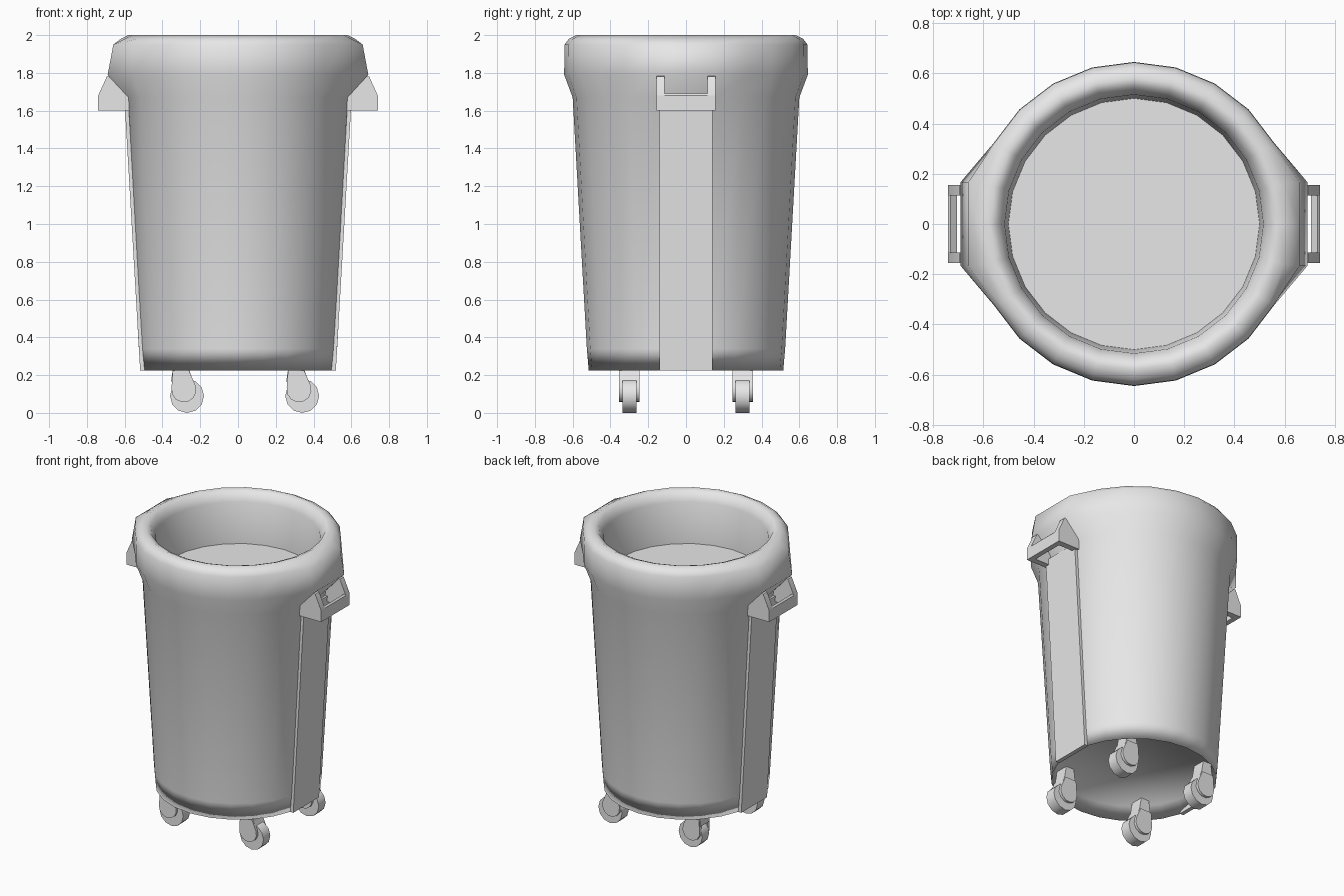
import bpy, bmesh, math
from mathutils import Vector

cube = bpy.data.objects.get("Cube")
if cube:
    bpy.data.objects.remove(cube, do_unlink=True)

grey = bpy.data.materials.new("light_grey_plastic")
grey.use_nodes = True
grey.diffuse_color = (0.8, 0.8, 0.8, 1)
grey.node_tree.nodes["Principled BSDF"].inputs["Base Color"].default_value = (0.8, 0.8, 0.8, 1)

SIDES = 24


def finish(name, bm, angle=None):
    """Turn a bmesh into an object; smooth fully, or only below an angle."""
    bmesh.ops.recalc_face_normals(bm, faces=bm.faces)
    mesh = bpy.data.meshes.new(name)
    bm.to_mesh(mesh)
    bm.free()
    mesh.materials.append(grey)
    obj = bpy.data.objects.new(name, mesh)
    bpy.context.collection.objects.link(obj)
    for p in mesh.polygons:
        p.use_smooth = True
    if angle is not None:
        bpy.ops.object.select_all(action="DESELECT")
        obj.select_set(True)
        bpy.context.view_layer.objects.active = obj
        bpy.ops.object.shade_smooth_by_angle(angle=math.radians(angle))
    return obj


def lathe(profile):
    """Revolve (radius, height) points about z, leaving the ends open."""
    bm = bmesh.new()
    rings = []
    for r, z in profile:
        turn = [2 * math.pi * i / SIDES for i in range(SIDES)]
        rings.append([bm.verts.new((r * math.cos(a), r * math.sin(a), z)) for a in turn])
    for low, high in zip(rings, rings[1:]):
        for i in range(SIDES):
            j = (i + 1) % SIDES
            bm.faces.new((low[i], low[j], high[j], high[i]))
    return bm, rings


def prism(name, outline, y0, y1, angle=30):
    """Extrude an (x, z) outline from y0 to y1."""
    bm = bmesh.new()
    face = bm.faces.new([bm.verts.new((x, y0, z)) for x, z in outline])
    moved = bmesh.ops.extrude_face_region(bm, geom=[face])["geom"]
    verts = [v for v in moved if isinstance(v, bmesh.types.BMVert)]
    bmesh.ops.translate(bm, verts=verts, vec=Vector((0, y1 - y0, 0)))
    return finish(name, bm, angle)


# Bin shell: recessed base, tapered wall, rolled rim and inner wall
shell = [(0.48, 0.31), (0.515, 0.225), (0.525, 0.34), (0.6, 1.67),
         (0.645, 1.79), (0.643, 1.95), (0.62, 1.98), (0.58, 2.0),
         (0.545, 1.985), (0.515, 1.93), (0.5, 1.65)]
bm, rings = lathe(shell)
bm.faces.new(rings[0])
# The rim flares outwards above each handle
for ring, reach in ((rings[4], 0.69), (rings[5], 0.66)):
    for v in ring:
        if abs(v.co.y) < 0.2:
            v.co.x = math.copysign(reach, v.co.x)
finish("bin_shell", bm)

# Flat panel inside the mouth
bm = bmesh.new()
bmesh.ops.create_circle(bm, cap_ends=True, segments=SIDES, radius=0.505)
floor = finish("inner_floor", bm, 30)
floor.location.z = 1.65

# Handles and the flat strip running down the wall beneath each
arm = [(0.57, 1.6), (0.74, 1.6), (0.74, 1.68), (0.695, 1.78), (0.6, 1.8)]
bar = [(0.705, 1.6), (0.74, 1.6), (0.74, 1.68), (0.73, 1.69), (0.705, 1.67)]
strip = [(0.49, 0.225), (0.518, 0.225), (0.6, 1.64), (0.57, 1.64)]
for side, label in ((1, "left"), (-1, "right")):
    def flip(points):
        return [(side * x, z) for x, z in points]
    prism(label + "_handle_bar", flip(bar), -0.155, 0.155)
    prism(label + "_handle_front_arm", flip(arm), -0.155, -0.113)
    prism(label + "_handle_back_arm", flip(arm), 0.113, 0.155)
    prism(label + "_wall_strip", flip(strip), -0.14, 0.14)


def circle(cx, cz, r, start, stop, steps):
    """Arc of (x, z) points, angles in degrees."""
    angles = [math.radians(start + (stop - start) * i / steps) for i in range(steps + 1)]
    return [(cx + r * math.cos(a), cz + r * math.sin(a)) for a in angles]


# Casters: all four trail towards +x
for cx, label_x in ((0.305, "left"), (-0.305, "right")):
    for cy, label_y in ((-0.3, "front"), (0.3, "back")):
        name = label_y + "_" + label_x + "_caster"
        wheel = circle(cx + 0.035, 0.09, 0.09, 0, 330, 11)
        prism(name + "_wheel", wheel, cy - 0.037, cy + 0.037, 40)
        cheek = circle(cx + 0.018, 0.122, 0.066, -190, 20, 7)
        cheek += [(cx + 0.045, 0.225), (cx - 0.04, 0.225)]
        for s, part in ((-1, "_front_cheek"), (1, "_back_cheek")):
            prism(name + part, cheek, cy + s * 0.034, cy + s * 0.055, 40)
        # Crown joins the cheeks and carries up to the recessed base
        crown = [(cx - 0.05, 0.165), (cx + 0.07, 0.165), (cx + 0.045, 0.23),
                 (cx + 0.03, 0.315), (cx - 0.03, 0.315), (cx - 0.04, 0.23)]
        prism(name + "_crown", crown, cy - 0.045, cy + 0.045, 40)
